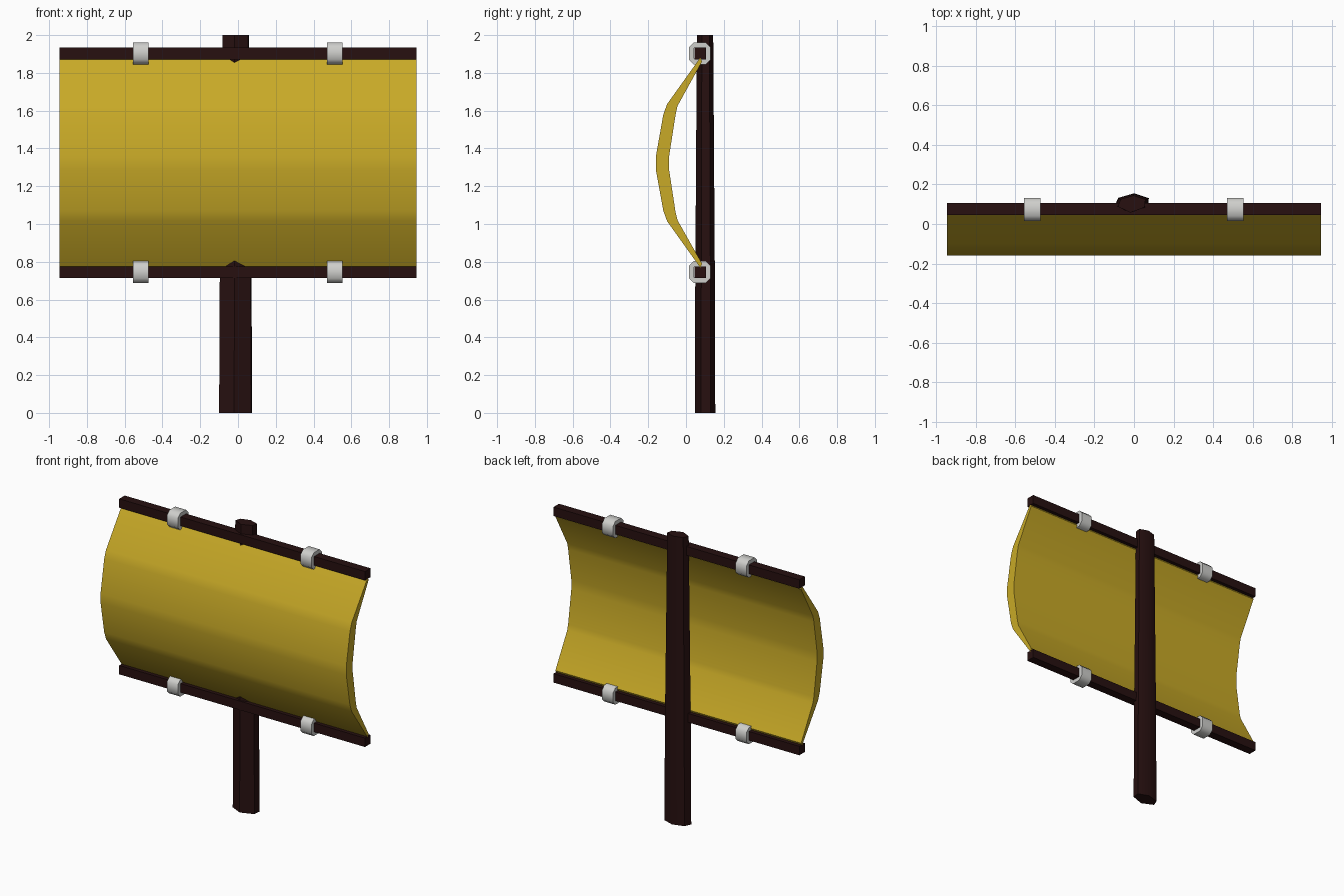
import bpy, bmesh, math
from mathutils import Vector

if "Cube" in bpy.data.objects:
    bpy.data.objects.remove(bpy.data.objects["Cube"], do_unlink=True)


def material(name, rgb):
    m = bpy.data.materials.new(name)
    m.use_nodes = True
    m.diffuse_color = (*rgb, 1)
    bsdf = m.node_tree.nodes["Principled BSDF"]
    bsdf.inputs["Base Color"].default_value = (*rgb, 1)
    bsdf.inputs["Roughness"].default_value = 0.8
    return m


WOOD = material("dark wood", (0.02, 0.005, 0.005))
CLOTH = material("yellow cloth", (0.58, 0.4, 0.02))
ROPE = material("pale binding", (0.62, 0.62, 0.6))


def finish(name, bm, mat, smooth=None):
    bmesh.ops.recalc_face_normals(bm, faces=bm.faces)
    mesh = bpy.data.meshes.new(name)
    bm.to_mesh(mesh)
    bm.free()
    mesh.materials.append(mat)
    ob = bpy.data.objects.new(name, mesh)
    bpy.context.collection.objects.link(ob)
    if smooth:
        bpy.ops.object.select_all(action='DESELECT')
        ob.select_set(True)
        bpy.context.view_layer.objects.active = ob
        bpy.ops.object.shade_smooth_by_angle(angle=math.radians(smooth))
    return ob


def loft(bm, loops, closed=False):
    """Skin equal-length loops; cap the ends or join last to first."""
    rings = [[bm.verts.new(p) for p in loop] for loop in loops]
    pairs = list(zip(rings, rings[1:]))
    if closed:
        pairs.append((rings[-1], rings[0]))
    else:
        bm.faces.new(rings[0])
        bm.faces.new(rings[-1])
    n = len(rings[0])
    for a, b in pairs:
        for i in range(n):
            j = (i + 1) % n
            bm.faces.new((a[i], a[j], b[j], b[i]))


# Post: uneven six-sided trunk, tapering upward
section = [(-0.10, 0.085), (-0.02, 0.047), (0.07, 0.08),
           (0.075, 0.13), (0.0, 0.155), (-0.08, 0.132)]
bm = bmesh.new()
loft(bm, [[(-0.012 + (x + 0.012) * s, 0.1 + (y - 0.1) * s, z) for x, y in section]
          for z, s in ((0, 1), (0.72, 0.96), (2, 0.8))])
finish("post", bm, WOOD, 40)

# Billowing sail: front curve and back curve meet at the two bars
front = [(0.075, 1.88), (-0.1, 1.635), (-0.12, 1.58), (-0.16, 1.355),
         (-0.16, 1.29), (-0.12, 1.07), (-0.1, 1.015), (0.075, 0.77)]
back = [(0.085, 0.79), (-0.045, 1.02), (-0.055, 1.06), (-0.09, 1.29),
        (-0.09, 1.355), (-0.055, 1.58), (-0.045, 1.625), (0.085, 1.86)]
bm = bmesh.new()
loft(bm, [[(x, y, z) for y, z in front + back] for x in (-0.945, 0.945)])
finish("sail", bm, CLOTH, 45)

# Bars and their bindings, above and below the sail
for label, z0 in (("top", 1.903), ("bottom", 0.745)):
    bm = bmesh.new()
    bmesh.ops.create_cube(bm, size=1)
    for v in bm.verts:
        v.co = Vector((v.co.x * 1.89, 0.075 + v.co.y * 0.06, z0 + v.co.z * 0.062))
    finish(label + "_bar", bm, WOOD)

    for side, x0 in (("right", -0.515), ("left", 0.512)):
        loops = []
        for half, width in ((0.058, -0.042), (0.058, 0.042), (0.03, 0.042), (0.03, -0.042)):
            c = 0.026 if half > 0.04 else 0.003
            corners = [(half, half - c), (half - c, half), (c - half, half), (-half, half - c),
                       (-half, c - half), (c - half, -half), (half - c, -half), (half, c - half)]
            loops.append([(x0 + width, 0.073 + y, z0 + z) for y, z in corners])
        bm = bmesh.new()
        loft(bm, loops, closed=True)
        finish(f"{label}_{side}_binding", bm, ROPE, 50)
